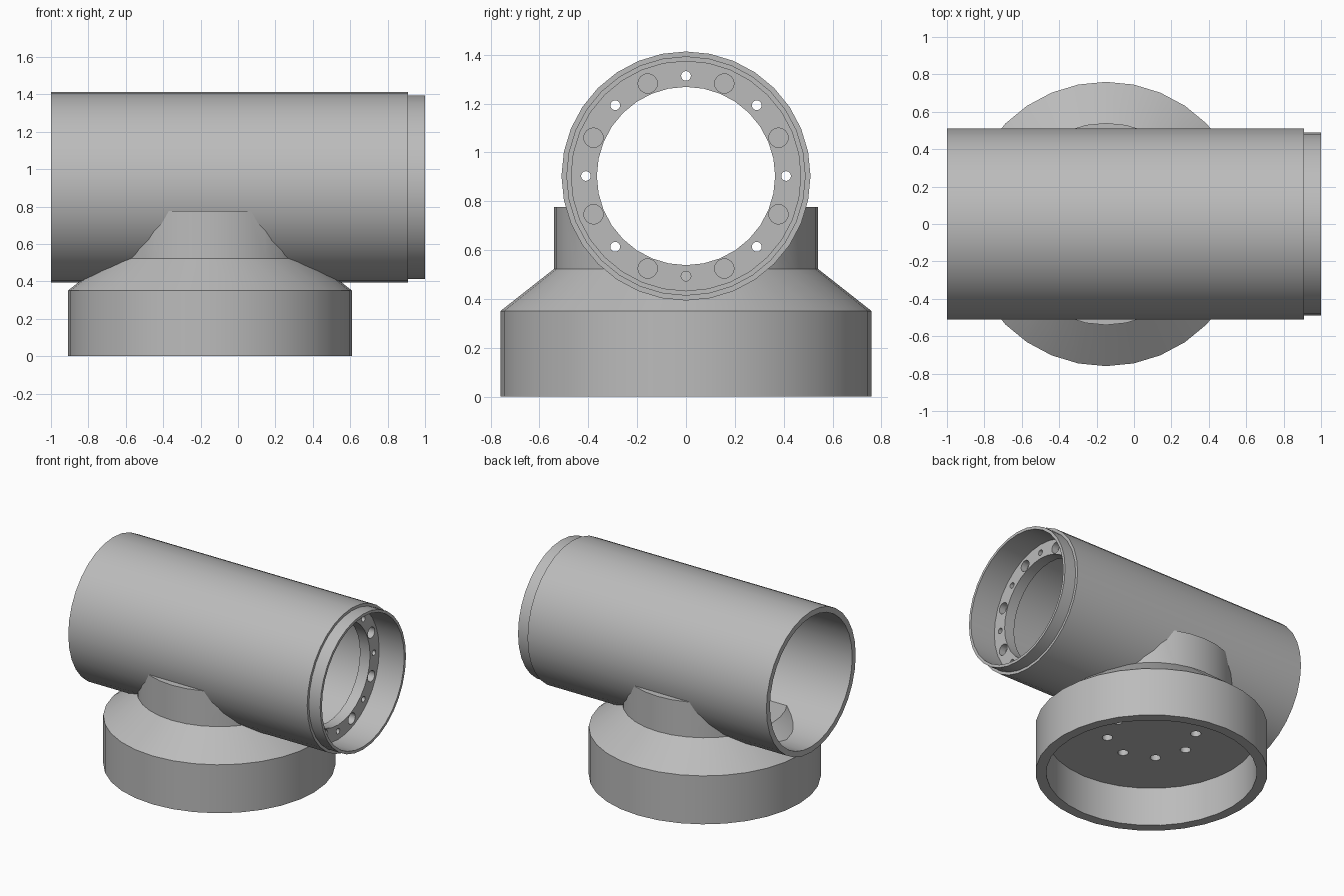
import bpy, bmesh
from math import cos, sin, pi, radians
from mathutils import Matrix

cube = bpy.data.objects.get("Cube")
if cube:
    bpy.data.objects.remove(cube, do_unlink=True)

SIDES = 32
AXIS_Z = 0.903          # height of the tube axis
BASE_X = -0.15          # centre of the round base
TUBE = Matrix.Translation((0, 0, AXIS_Z)) @ Matrix.Rotation(pi / 2, 4, 'Y')
BASE = Matrix.Translation((BASE_X, 0, 0))

grey = bpy.data.materials.new("plain_grey")
grey.use_nodes = True
grey.diffuse_color = (0.5, 0.5, 0.5, 1)
grey.node_tree.nodes["Principled BSDF"].inputs["Base Color"].default_value = (0.5, 0.5, 0.5, 1)


def finish(name, bm, matrix):
    """Turn a bmesh into a placed object."""
    bmesh.ops.recalc_face_normals(bm, faces=bm.faces)
    bm.transform(matrix)
    mesh = bpy.data.meshes.new(name)
    bm.to_mesh(mesh)
    bm.free()
    mesh.materials.append(grey)
    obj = bpy.data.objects.new(name, mesh)
    bpy.context.collection.objects.link(obj)
    return obj


def lathe(name, profile, matrix):
    """Revolve a closed (radius, height) outline around local z."""
    bm = bmesh.new()
    verts = [bm.verts.new((r, 0, h)) for r, h in profile]
    edges = [bm.edges.new((v, verts[i - 1])) for i, v in enumerate(verts)
             if v.co.x > 0 or verts[i - 1].co.x > 0]
    bmesh.ops.spin(bm, geom=verts + edges, cent=(0, 0, 0), axis=(0, 0, 1),
                   angle=2 * pi, steps=SIDES)
    bmesh.ops.remove_doubles(bm, verts=bm.verts, dist=0.0001)
    return finish(name, bm, matrix)


def hole_ring(name, ring_radius, hole_radius, low, high, phase, matrix):
    """Eight pegs on a circle, used as a cutter."""
    bm = bmesh.new()
    for i in range(8):
        a = phase + i * pi / 4
        place = Matrix.Translation((ring_radius * cos(a), ring_radius * sin(a), (low + high) / 2))
        bmesh.ops.create_cone(bm, cap_ends=True, segments=16, radius1=hole_radius,
                              radius2=hole_radius, depth=high - low, matrix=place)
    return finish(name, bm, matrix)


def cut(obj, cutter):
    """Subtract the cutter and discard it."""
    mod = obj.modifiers.new("cut", 'BOOLEAN')
    mod.operation = 'DIFFERENCE'
    mod.solver = 'EXACT'
    mod.object = cutter
    bpy.context.view_layer.objects.active = obj
    bpy.ops.object.modifier_apply(modifier=mod.name)
    bpy.data.objects.remove(cutter, do_unlink=True)


# Horizontal tube with a stepped lip on its +x end
tube = lathe("tube", [(0.47, -1), (0.51, -1), (0.51, 0.91), (0.49, 0.91),
                      (0.49, 1), (0.47, 1)], TUBE)

# Recessed bolt flange: small through holes, larger blind holes between them
flange = lathe("bolt_flange", [(0.365, 0.72), (0.48, 0.72), (0.48, 0.8), (0.365, 0.8)], TUBE)
cut(flange, hole_ring("small_holes", 0.41, 0.02, 0.65, 0.9, 0, TUBE))
cut(flange, hole_ring("large_holes", 0.41, 0.04, 0.75, 0.9, pi / 8, TUBE))

# Round base with a hollow underside, sloped shoulder and bolt holes
base = lathe("base", [(0, 0.28), (0.69, 0.28), (0.69, 0), (0.76, 0), (0.76, 0.35),
                      (0.54, 0.523), (0, 0.523)], BASE)
cut(base, hole_ring("base_holes", 0.29, 0.035, 0.2, 0.6, 0, BASE))

# Neck saddle hugging both sides of the tube
neck = lathe("neck", [(0, 0.5), (0.54, 0.5), (0.54, 0.777), (0, 0.777)], BASE)
cut(neck, lathe("bore", [(0, -1.2), (0.49, -1.2), (0.49, 1.2), (0, 1.2)], TUBE))

# Smooth curved walls, crisp rims
bpy.ops.object.select_all(action='DESELECT')
for obj in (tube, flange, base, neck):
    obj.select_set(True)
bpy.context.view_layer.objects.active = tube
bpy.ops.object.shade_smooth_by_angle(angle=radians(30))
